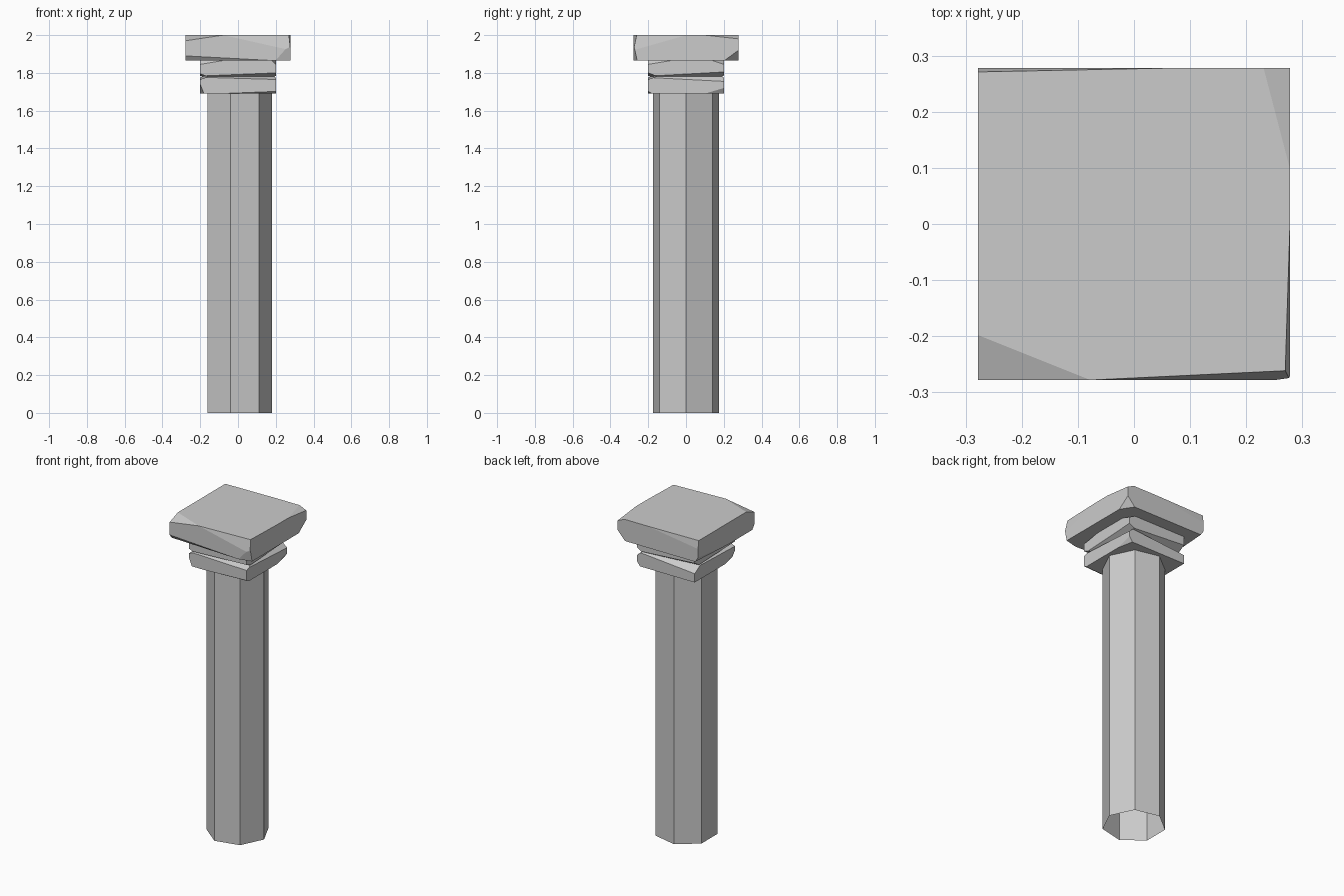
import bpy, bmesh, math
from mathutils import Vector

if "Cube" in bpy.data.objects:
    bpy.data.objects.remove(bpy.data.objects["Cube"])


def finish(name, bm):
    bmesh.ops.recalc_face_normals(bm, faces=bm.faces[:])
    me = bpy.data.meshes.new(name)
    bm.to_mesh(me)
    bm.free()
    ob = bpy.data.objects.new(name, me)
    bpy.context.collection.objects.link(ob)
    return ob


def chipped_block(name, half, z0, z1, chips):
    """Box with planar chips: corner signs, then cut distance along each edge."""
    bm = bmesh.new()
    bmesh.ops.create_cube(bm, size=1)
    size = Vector((2 * half, 2 * half, z1 - z0))
    centre = Vector((0, 0, (z0 + z1) / 2))
    for v in bm.verts:
        v.co = Vector(a * b for a, b in zip(v.co, size)) + centre
    for sx, sy, sz, dx, dy, dz in chips:
        corner = centre + Vector((sx * half, sy * half, sz * size.z / 2))
        normal = Vector((sx / dx, sy / dy, sz / dz)).normalized()
        point = corner - Vector((sx * dx, 0, 0))
        geom = bm.verts[:] + bm.edges[:] + bm.faces[:]
        bmesh.ops.bisect_plane(bm, geom=geom, dist=1e-5, plane_co=point,
                               plane_no=normal, clear_outer=True)
        rim = [e for e in bm.edges if e.is_boundary]
        if rim:
            bmesh.ops.holes_fill(bm, edges=rim, sides=0)
    return finish(name, bm)


# Seven-sided shaft, open at the ends
bm = bmesh.new()
bmesh.ops.create_cone(bm, cap_ends=False, segments=7, radius1=0.18,
                      radius2=0.18, depth=1.69)
# put one ridge on +x
v0 = bm.verts[:][0].co
turn = math.atan2(v0.y, v0.x)
c, s = math.cos(-turn), math.sin(-turn)
for v in bm.verts:
    x, y, z = v.co
    v.co = (c * x - s * y, s * x + c * y, z + 0.845)
finish("shaft", bm)

# Lower collar of the capital, worn mostly along its upper edges
chipped_block("lower_collar", 0.2, 1.69, 1.78, [
    (-1, 1, 1, .42, .06, .035), (1, -1, 1, .50, .04, .015),
    (1, 1, 1, .03, .48, .025), (-1, -1, 1, .04, .45, .015),
    (-1, -1, -1, .02, .10, .05), (1, -1, -1, .30, .02, .012),
    (1, 1, -1, .02, .10, .03)])

# Upper collar, worn along its lower edges
chipped_block("upper_collar", 0.2, 1.78, 1.865, [
    (-1, 1, -1, .45, .05, .03), (1, -1, -1, .48, .05, .02),
    (1, 1, -1, .04, .45, .025), (-1, -1, -1, .04, .50, .015),
    (1, -1, 1, .02, .12, .02), (-1, -1, 1, .12, .02, .02),
    (1, 1, 1, .04, .06, .02)])

# Wide top slab with broken corners
chipped_block("top_slab", 0.278, 1.865, 2.0, [
    (-1, -1, 1, .20, .08, .03), (1, -1, 1, .355, .017, .08),
    (1, -1, 1, .009, .28, .08), (1, 1, 1, .047, .18, .02),
    (-1, 1, 1, .35, .007, .05), (1, 1, -1, .05, .075, .055),
    (-1, -1, -1, .47, .02, .025), (1, -1, -1, .08, .02, .09),
    (-1, 1, -1, .02, .30, .03)])
